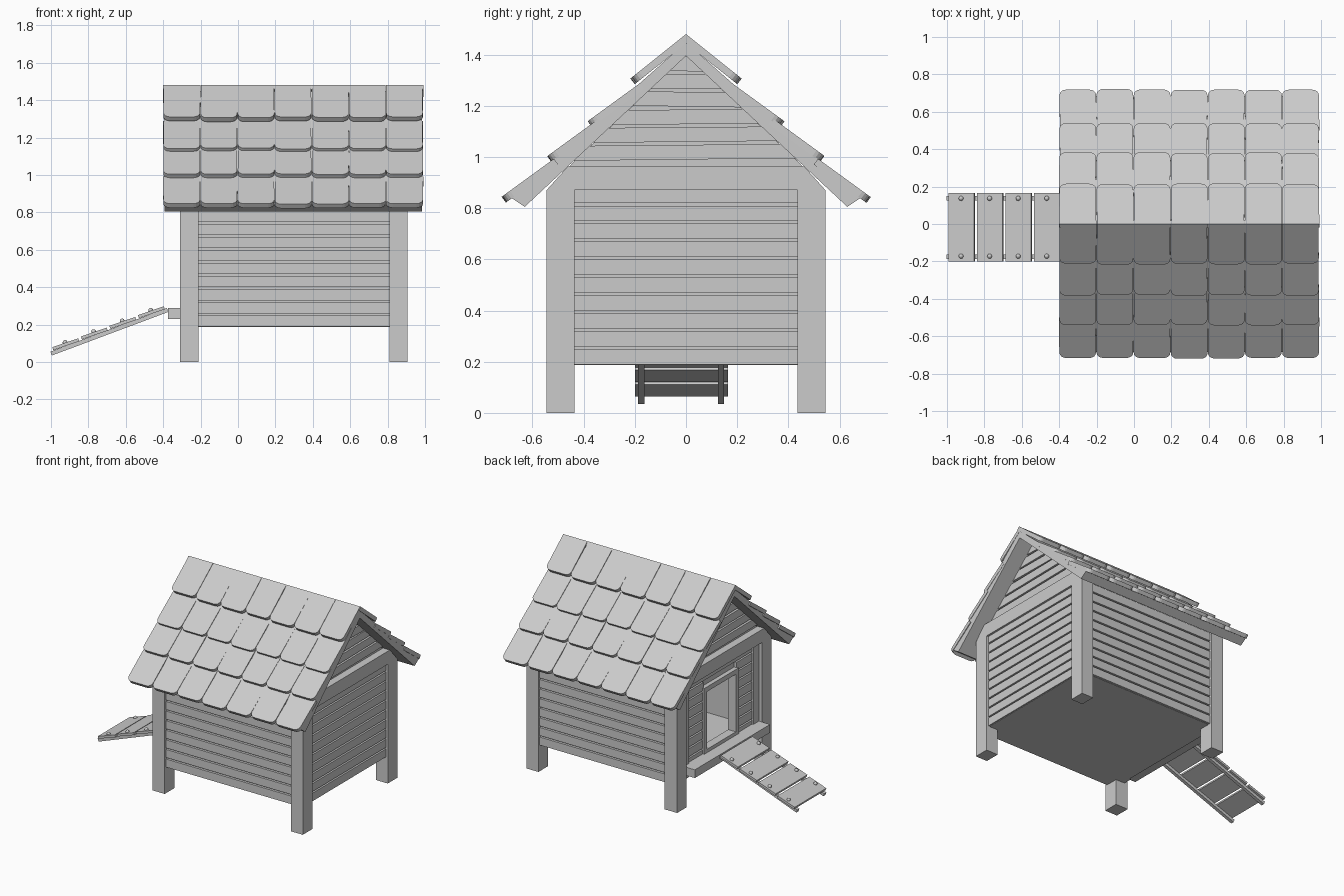
import bpy, bmesh, math, random
from mathutils import Matrix, Vector

if "Cube" in bpy.data.objects:
    bpy.data.objects.remove(bpy.data.objects["Cube"])

random.seed(4)


def finish(bm, name, smooth=False):
    bmesh.ops.recalc_face_normals(bm, faces=bm.faces[:])
    me = bpy.data.meshes.new(name)
    bm.to_mesh(me)
    bm.free()
    for p in me.polygons:
        p.use_smooth = smooth
    ob = bpy.data.objects.new(name, me)
    bpy.context.collection.objects.link(ob)
    return ob


def solid(bm, ring_a, ring_b):
    """Closed prism between two matching rings of points."""
    a = [bm.verts.new(p) for p in ring_a]
    b = [bm.verts.new(p) for p in ring_b]
    bm.faces.new(a)
    bm.faces.new(b[::-1])
    n = len(a)
    for i in range(n):
        bm.faces.new((a[i], b[i], b[(i + 1) % n], a[(i + 1) % n]))


def box(bm, x0, x1, y0, y1, z0, z1, m=Matrix()):
    ring = [(x0, y0), (x1, y0), (x1, y1), (x0, y1)]
    solid(bm, [m @ Vector((x, y, z0)) for x, y in ring],
          [m @ Vector((x, y, z1)) for x, y in ring])


def prism_x(bm, profile, x0, x1):
    solid(bm, [(x0, y, z) for y, z in profile], [(x1, y, z) for y, z in profile])


def under(z):
    """Half width beneath the roof at height z."""
    return (1.395 - z) / 0.936


# corner posts
bm = bmesh.new()
for x0, x1 in ((-0.31, -0.21), (0.81, 0.905)):
    for s in (-1, 1):
        box(bm, x0, x1, *sorted((s * 0.435, s * 0.545)), 0, 0.87)
finish(bm, "corner_posts")

# floor
bm = bmesh.new()
box(bm, -0.27, 0.88, -0.515, 0.515, 0.188, 0.215)
finish(bm, "floor")

# wall backing panels, door opening left free
DY, DZ0, DZ1 = 0.19, 0.29, 0.76
bm = bmesh.new()
for s in (-1, 1):
    box(bm, -0.25, 0.86, *sorted((s * 0.48, s * 0.512)), 0.2, 0.88)
    box(bm, -0.255, -0.23, *sorted((s * DY, s * 0.48)), 0.2, 0.88)
box(bm, 0.84, 0.872, -0.48, 0.48, 0.2, 0.88)
box(bm, -0.255, -0.23, -DY, DY, 0.2, DZ0)
box(bm, -0.255, -0.23, -DY, DY, DZ1, 0.88)
finish(bm, "wall_backing")

# horizontal wall boards
bm = bmesh.new()
for i in range(10):
    z0 = 0.19 + 0.07 * i
    z1 = min(z0 + 0.059, 0.88)
    for s in (-1, 1):
        box(bm, -0.21, 0.81, *sorted((s * 0.505, s * 0.53)), z0, z1)
    box(bm, 0.865, 0.89, -0.436, 0.436, z0, z1)
    if z1 > DZ0 and z0 < DZ1:
        for s in (-1, 1):
            box(bm, -0.275, -0.25, *sorted((s * DY, s * 0.436)), z0, z1)
    else:
        box(bm, -0.275, -0.25, -0.436, 0.436, z0, z1)
finish(bm, "wall_boards")

# door frame and side trims
bm = bmesh.new()
for s in (-1, 1):
    box(bm, -0.287, -0.225, *sorted((s * 0.165, s * 0.2)), DZ0 - 0.01, DZ1 + 0.01)
    box(bm, -0.285, -0.25, *sorted((s * 0.37, s * 0.436)), 0.19, 0.87)
box(bm, -0.287, -0.225, -0.165, 0.165, DZ0 - 0.01, DZ0 + 0.025)
box(bm, -0.287, -0.225, -0.165, 0.165, DZ1 - 0.025, DZ1 + 0.01)
finish(bm, "door_frame")

# gable tie beams
bm = bmesh.new()
for x0, x1 in ((-0.31, -0.235), (0.83, 0.905)):
    prism_x(bm, [(-0.545, 0.87), (0.545, 0.87), (under(0.965), 0.965),
                 (-under(0.965), 0.965)], x0, x1)
finish(bm, "gable_beams")

# gable boards, slightly crooked, over a backing triangle
bm = bmesh.new()
for back, face in ((-0.255, -0.275), (0.85, 0.87)):
    prism_x(bm, [(-0.46, 0.96), (0.46, 0.96), (0, 1.395)],
            *sorted((back, back - 0.02 if back > 0 else back + 0.02)))
    for i in range(6):
        z0 = 0.99 + 0.069 * i
        z1 = z0 + 0.057
        t = random.uniform(-0.006, 0.006)
        w0, w1 = under(z0) + 0.01, under(z1) + 0.01
        prism_x(bm, [(-w0, z0 - t), (w0, z0 + t), (w1, z1 + t * 0.7), (-w1, z1 - t * 0.7)],
                *sorted((back, face)))
finish(bm, "gable_boards")

# roof deck
bm = bmesh.new()
prism_x(bm, [(0, 1.395), (0.63, 0.805), (0.685, 0.842), (0, 1.448),
             (-0.685, 0.842), (-0.63, 0.805)], -0.392, 0.985)
finish(bm, "roof_deck")

# roof shingles with rounded lower corners
bm = bmesh.new()
rows = [(0.214, 1.309, 0.274, 38.6), (0.381, 1.142, 0.25, 36),
        (0.541, 1.004, 0.25, 36), (0.718, 0.846, 0.25, 36)]
W, R, T = 0.196, 0.035, 0.028
for s in (-1, 1):
    for r, (yt, zt, L, deg) in enumerate(rows):
        ca, sa = math.cos(math.radians(deg)), math.sin(math.radians(deg))
        for c in range(7):
            xc = -0.4 + 0.1985 * (c + 0.5)
            skew = random.uniform(-0.003, 0.003)
            drop = random.uniform(-0.004, 0.005)
            outline = [(W / 2, -L), (-W / 2, -L)]
            for sx, a0 in ((-1, 180), (1, 90)):
                for k in range(5):
                    a = math.radians(a0 - 22.5 * k)
                    outline.append((sx * (W / 2 - R) + R * math.cos(a),
                                    drop - R + R * math.sin(a)))
            rings = []
            for w in (0, -T):
                rings.append([(xc + u + skew * v / L, s * (yt + v * ca + w * sa),
                               zt - v * sa + w * ca) for u, v in outline])
            solid(bm, *rings)
finish(bm, "roof_shingles")

# ledge under the door
bm = bmesh.new()
box(bm, -0.375, -0.265, -0.434, 0.434, 0.23, 0.29)
finish(bm, "door_ledge")

# ramp: local x runs up the slope from the foot
ramp = Matrix.Translation((-0.995, 0, 0.035)) @ Matrix.Rotation(-math.radians(20.5), 4, 'Y')
bm = bmesh.new()
for y in (-0.175, 0.137):
    box(bm, 0, 0.665, y - 0.012, y + 0.012, 0, 0.022, ramp)
finish(bm, "ramp_rails")

bm = bmesh.new()
nails = bmesh.new()
for i in range(4):
    m = ramp @ Matrix.Translation((0.09 + 0.163 * i, 0, 0.022)) @ Matrix.Rotation(
        math.radians(1.5), 4, 'Y')
    box(bm, -0.073, 0.073, -0.2, 0.165, 0, 0.017, m)
    for y in (-0.172, 0.137):
        bmesh.ops.create_uvsphere(nails, u_segments=12, v_segments=8, radius=0.013,
                                  matrix=m @ Matrix.Translation((0, y, 0.019)))
finish(bm, "ramp_boards")
finish(nails, "ramp_nails", smooth=True)
